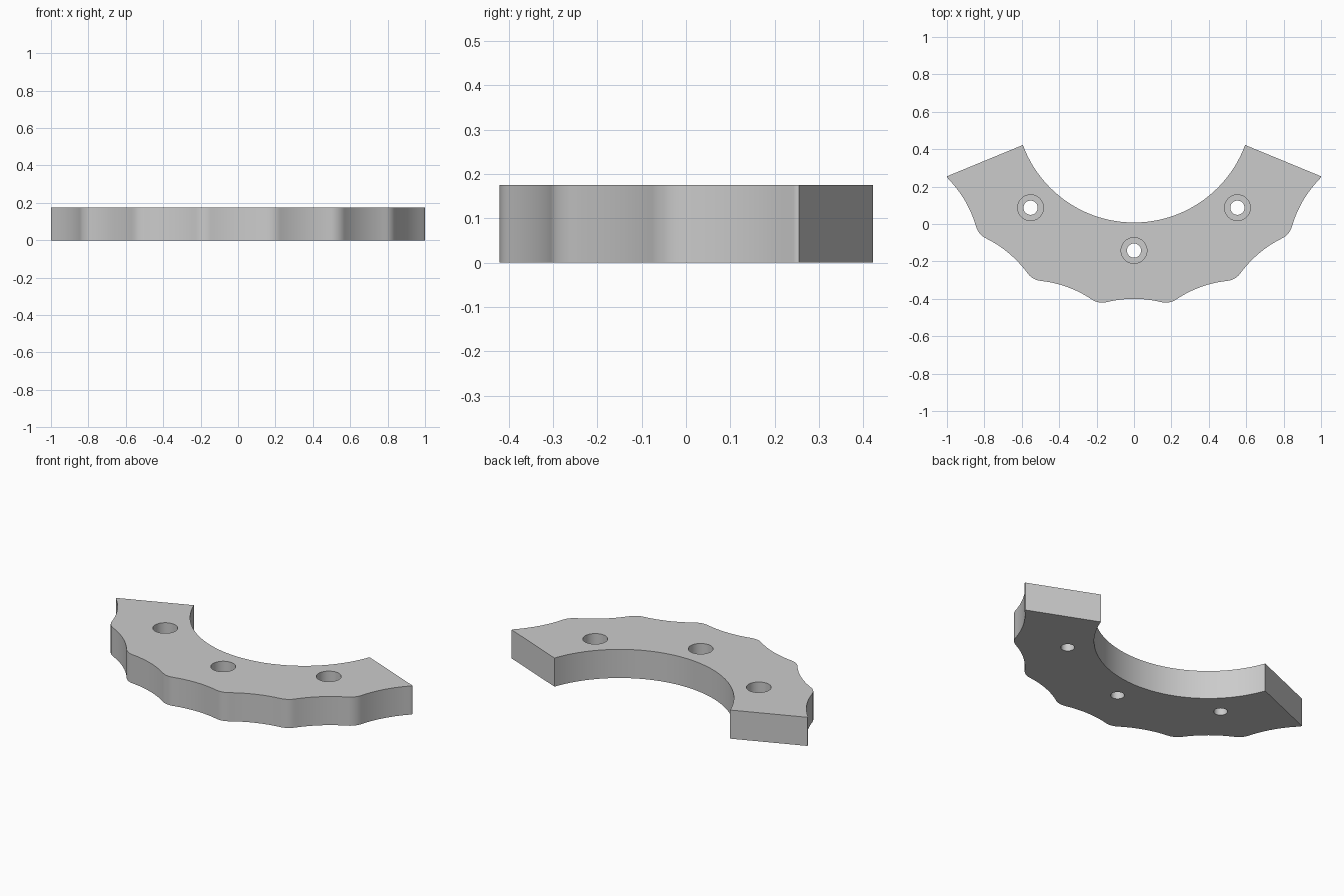
import bpy, bmesh, math
from math import sin, cos, radians, atan2, hypot

if "Cube" in bpy.data.objects:
    bpy.data.objects.remove(bpy.data.objects["Cube"])

HEIGHT = 0.175
CENTRE_Y = 0.641          # centre of the ring the segment belongs to
INNER_R = 0.633
INNER_CORNER = (0.594, 0.4225)
OUTER_CORNER = (1.0, 0.255)

grey = bpy.data.materials.new("plain_grey")
grey.diffuse_color = (0.6, 0.6, 0.6, 1)
grey.use_nodes = True
grey.node_tree.nodes["Principled BSDF"].inputs["Base Color"].default_value = grey.diffuse_color


def scallop():
    """One lobe-to-lobe wave: (tangent offset, radius), wide hollow and rounded crest."""
    pts = [(x, 1.041 + x * x / 1.2) for x in [0.145 * i / 8 for i in range(9)]]
    x0, y0 = pts[-1]
    for i in range(1, 7):                      # crest, slope turns from +0.24 to -0.176
        d = 0.042 * i / 6
        pts.append((x0 + d, y0 + 0.242 * d - 0.418 * d * d / 0.084))
    half = [(atan2(x, y), hypot(x, y)) for x, y in pts]
    return [(-a, r) for a, r in reversed(half[1:])] + half[:-1]


# Outer edge: seven scallops, 20 degrees apart, trimmed at the end cuts
limit = radians(68.6)
outline = [(-OUTER_CORNER[0], OUTER_CORNER[1])]
for k in range(-3, 4):
    for a, r in scallop():
        t = a + radians(20 * k)
        if abs(t) < limit:
            outline.append((r * sin(t), CENTRE_Y - r * cos(t)))
outline.append(OUTER_CORNER)

# Inner edge: smooth arc from corner to corner
span = atan2(INNER_CORNER[0], CENTRE_Y - INNER_CORNER[1])
for i in range(65):
    t = span * (1 - i / 32)
    outline.append((INNER_R * sin(t), CENTRE_Y - INNER_R * cos(t)))

# Ring segment body
bm = bmesh.new()
base = bm.faces.new([bm.verts.new((x, y, 0)) for x, y in outline])
top = bmesh.ops.extrude_face_region(bm, geom=[base])["geom"]
bmesh.ops.translate(bm, vec=(0, 0, HEIGHT), verts=[v for v in top if isinstance(v, bmesh.types.BMVert)])
bmesh.ops.recalc_face_normals(bm, faces=bm.faces)
mesh = bpy.data.meshes.new("ring_segment")
bm.to_mesh(mesh)
bm.free()
mesh.materials.append(grey)
body = bpy.data.objects.new("ring_segment", mesh)
bpy.context.collection.objects.link(body)


def drill(x, y, radius, z0, z1):
    bpy.ops.mesh.primitive_cylinder_add(vertices=48, radius=radius, depth=z1 - z0,
                                        location=(x, y, (z0 + z1) / 2))
    cutter = bpy.context.object
    cutter.name = "hole_cutter"
    cutter.hide_render = True
    cutter.data.materials.append(grey)
    mod = body.modifiers.new("hole", 'BOOLEAN')
    mod.operation, mod.solver, mod.object = 'DIFFERENCE', 'EXACT', cutter
    bpy.context.view_layer.objects.active = body
    bpy.ops.object.modifier_apply(modifier=mod.name)
    bpy.data.objects.remove(cutter)


# Counterbored bolt holes
for x, y in [(-0.553, 0.087), (0, -0.142), (0.553, 0.087)]:
    drill(x, y, 0.069, HEIGHT - 0.09, HEIGHT + 0.1)
    drill(x, y, 0.038, -0.1, HEIGHT)

bpy.ops.object.select_all(action='DESELECT')
body.select_set(True)
bpy.context.view_layer.objects.active = body
bpy.ops.object.shade_smooth_by_angle(angle=radians(30))
